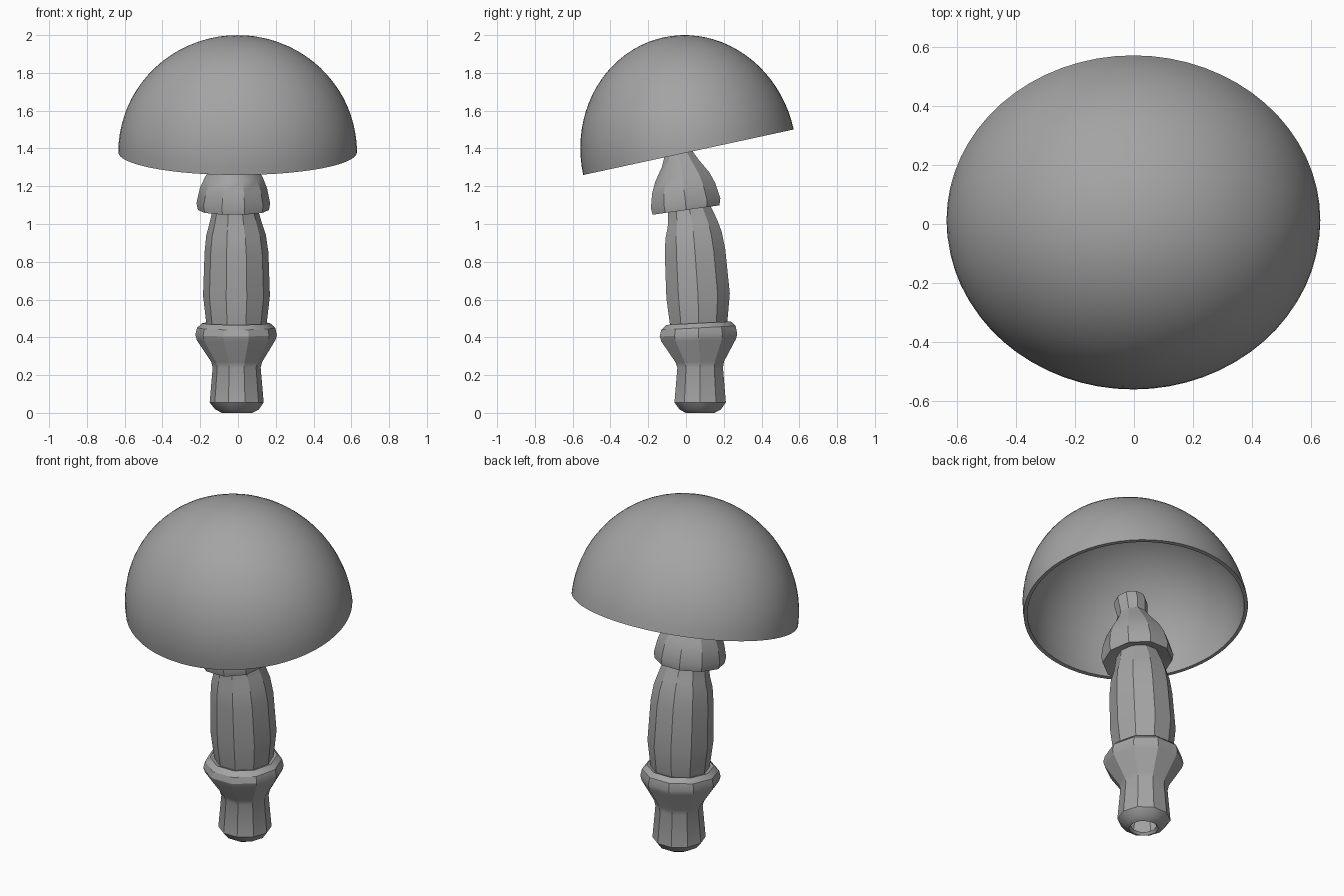
import bpy, bmesh, math
from mathutils import Matrix, Vector

if "Cube" in bpy.data.objects:
    bpy.data.objects.remove(bpy.data.objects["Cube"])

grey = bpy.data.materials.new("plain_grey")
grey.diffuse_color = (0.37, 0.37, 0.37, 1)
grey.use_nodes = True
grey.node_tree.nodes["Principled BSDF"].inputs["Base Color"].default_value = grey.diffuse_color


def loft(name, rings, sides, cap_end=False, angle=30):
    """Skin a list of (centre, rx, ry, tilt in degrees) rings into one surface."""
    bm = bmesh.new()
    loops = []
    for c, rx, ry, tilt in rings:
        m = Matrix.Translation(c) @ Matrix.Rotation(math.radians(tilt), 4, 'X')
        loops.append([bm.verts.new(m @ Vector((rx * math.cos(2 * math.pi * k / sides),
                                               ry * math.sin(2 * math.pi * k / sides), 0)))
                      for k in range(sides)])
    for a, b in zip(loops, loops[1:]):
        for k in range(sides):
            j = (k + 1) % sides
            bm.faces.new((a[k], a[j], b[j], b[k]))
    if cap_end:
        bm.faces.new(loops[-1])
    bmesh.ops.remove_doubles(bm, verts=bm.verts, dist=1e-5)
    bmesh.ops.recalc_face_normals(bm, faces=bm.faces)
    me = bpy.data.meshes.new(name)
    bm.to_mesh(me)
    bm.free()
    me.materials.append(grey)
    ob = bpy.data.objects.new(name, me)
    bpy.context.collection.objects.link(ob)
    bpy.ops.object.select_all(action='DESELECT')
    ob.select_set(True)
    bpy.context.view_layer.objects.active = ob
    bpy.ops.object.shade_smooth_by_angle(angle=math.radians(angle))
    return ob


def stem_part(name, rows, cap_end=False):
    """Ten-sided stem part; rows are (x, y, z, radius, tilt)."""
    return loft(name, [(Vector((x, y, z)), r, r, t) for x, y, z, r, t in rows], 10, cap_end)


# Foot with flared collar, open underneath
stem_part("stem_foot", [
    (-.005, .075, .015, .068, 0), (-.005, .075, 0, .08, 0), (-.005, .075, .018, .115, 0),
    (-.007, .075, .055, .143, 0), (-.007, .075, .24, .127, 0), (-.007, .073, .27, .135, 1),
    (-.01, .067, .385, .208, 2), (-.01, .066, .412, .216, 2), (-.01, .066, .45, .207, 3),
    (-.01, .067, .475, .18, 3), (-.01, .067, .465, .15, 3)])

# Swollen middle of the stem
stem_part("stem_middle", [
    (-.008, .067, .45, .155, 3), (-.008, .067, .475, .16, 3), (-.008, .064, .62, .177, 4),
    (-.008, .048, .85, .169, 6), (-.01, .04, .94, .158, 7), (-.012, .035, 1.0, .14, 8),
    (-.014, .018, 1.08, .119, 8), (-.018, .005, 1.15, .11, 8)])

# Bell-shaped collar and neck under the cap
stem_part("stem_bell", [
    (-.02, .006, 1.09, .115, 8), (-.024, 0, 1.074, .188, 8), (-.025, -.002, 1.11, .195, 8),
    (-.024, -.012, 1.19, .178, 9), (-.022, -.02, 1.25, .152, 10), (-.022, -.03, 1.32, .105, 11),
    (-.022, -.04, 1.37, .08, 12), (-.022, -.05, 1.44, .09, 12), (-.022, -.058, 1.475, .085, 12),
    (-.022, -.061, 1.49, .06, 12)], True)

# Hollow tilted cap: outer dome down to the rim, then the inner dome back up
TILT, N = 12.2, 20
up = Matrix.Rotation(math.radians(TILT), 3, 'X') @ Vector((0, 0, 1))
rim = Vector((-.002, .013, 1.38))


def dome(rx, ry, h):
    return [(rim + up * h * math.sin(a), rx * math.cos(a), ry * math.cos(a), TILT)
            for a in [math.pi / 2 * i / N for i in range(N + 1)]]


loft("cap", dome(.632, .57, .622)[::-1] + dome(.612, .55, .602), 64)
